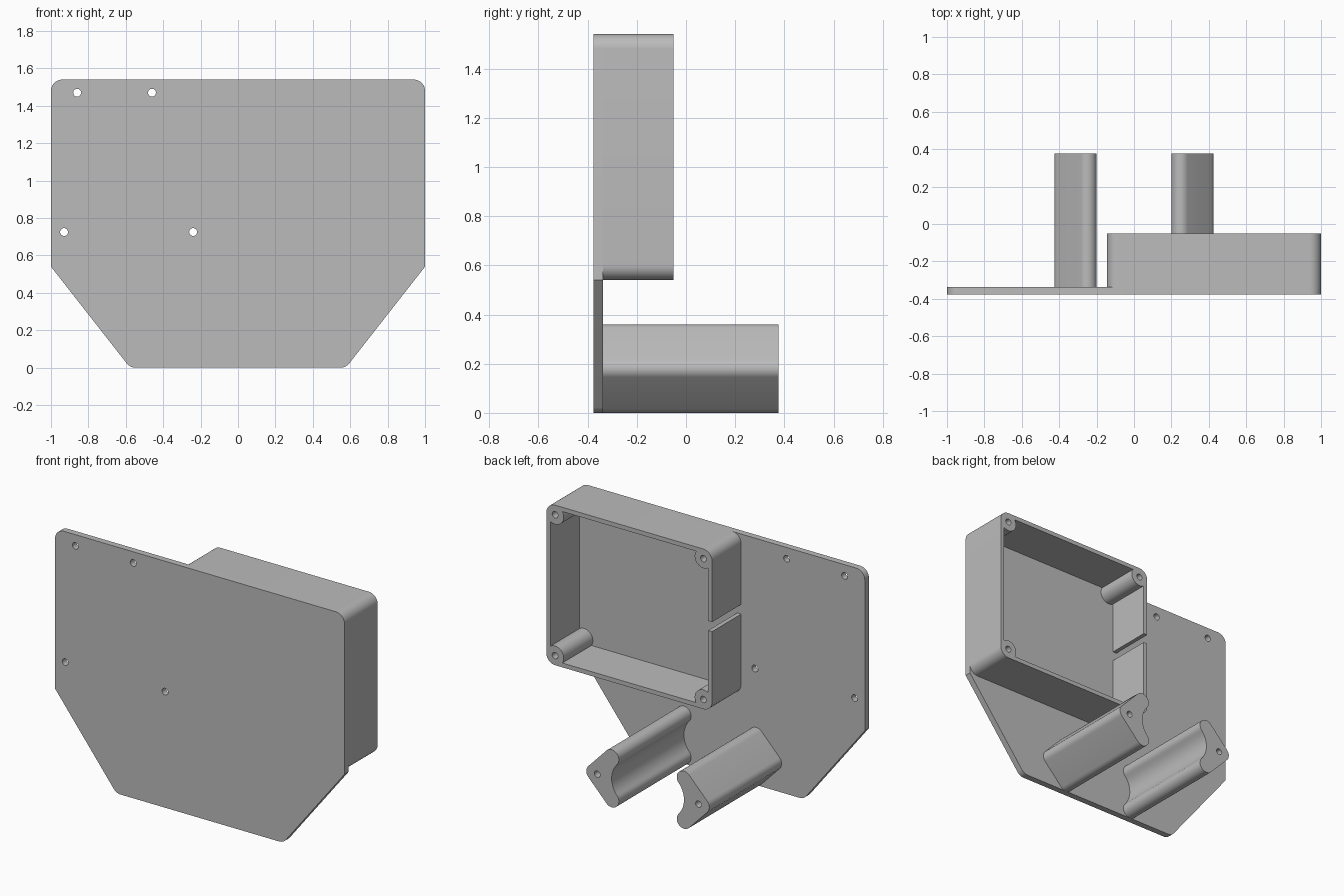
import bpy, bmesh, math
from mathutils import Vector

if "Cube" in bpy.data.objects:
    bpy.data.objects.remove(bpy.data.objects["Cube"])

BACK, FLOOR, RIM, FRONT = 0.377, -0.337, -0.05, -0.377   # depth levels along y

grey = bpy.data.materials.new("plain grey")
grey.diffuse_color = (0.5, 0.5, 0.5, 1)
grey.use_nodes = True
grey.node_tree.nodes["Principled BSDF"].inputs["Base Color"].default_value = grey.diffuse_color


def arc(cx, cz, r, a0, a1, n=12):
    """Points on an arc, angles in degrees."""
    angles = [math.radians(a0 + (a1 - a0) * i / n) for i in range(n + 1)]
    return [(cx + r * math.cos(a), cz + r * math.sin(a)) for a in angles]


def circle(cx, cz, r, n=24):
    return arc(cx, cz, r, 0, 360, n)[:-1]


def fillet(points):
    """Round the corners of a polygon given as (x, z, radius)."""
    out = []
    for i, (x, z, r) in enumerate(points):
        p = Vector((x, z))
        if r == 0:
            out.append((x, z))
            continue
        a = (Vector(points[i - 1][:2]) - p).normalized()
        b = (Vector(points[(i + 1) % len(points)][:2]) - p).normalized()
        half = a.angle(b) / 2
        c = p + (a + b).normalized() * (r / math.sin(half))
        start = p + a * (r / math.tan(half)) - c
        end = p + b * (r / math.tan(half)) - c
        a0 = math.degrees(math.atan2(start.y, start.x))
        turn = math.degrees(math.atan2(start.x * end.y - start.y * end.x, start.dot(end)))
        out += arc(c.x, c.y, r, a0, a0 + turn, 10)
    return out


def extrude(name, loops, y0, y1):
    """Fill an x-z outline (later loops are holes) and extrude it from y0 to y1."""
    cu = bpy.data.curves.new(name, 'CURVE')
    cu.dimensions, cu.fill_mode = '2D', 'BOTH'
    cu.extrude = (y1 - y0) / 2
    for loop in loops:
        s = cu.splines.new('POLY')
        s.points.add(len(loop) - 1)
        for pt, (x, z) in zip(s.points, loop):
            pt.co = (x, z, 0, 1)
        s.use_cyclic_u = True
    ob = bpy.data.objects.new(name, cu)
    bpy.context.collection.objects.link(ob)
    ob.rotation_euler.x = math.pi / 2
    ob.location.y = (y0 + y1) / 2
    bpy.ops.object.select_all(action='DESELECT')
    ob.select_set(True)
    bpy.context.view_layer.objects.active = ob
    bpy.ops.object.convert(target='MESH')
    ob = bpy.context.object
    bm = bmesh.new()
    bm.from_mesh(ob.data)
    bmesh.ops.remove_doubles(bm, verts=bm.verts, dist=1e-5)
    bmesh.ops.recalc_face_normals(bm, faces=bm.faces)
    bm.to_mesh(ob.data)
    bm.free()
    ob.data.materials.clear()
    ob.data.materials.append(grey)
    bpy.ops.object.shade_smooth_by_angle(angle=math.radians(30))
    return ob


# Mounting plate with four through holes
TOP, SIDE, LOW = 1.54, 1.0, 0.54
plate = fillet([(-0.577, 0, 0.06), (0.577, 0, 0.06), (SIDE, LOW, 0),
                (SIDE, TOP, 0.06), (-SIDE, TOP, 0.06), (-SIDE, LOW, 0)])
holes = [(-0.86, 1.47), (-0.46, 1.47), (-0.93, 0.725), (-0.24, 0.725)]
extrude("mounting_plate", [plate] + [circle(x, z, 0.021) for x, z in holes], FRONT, FLOOR)

# Open box: walls and corner screw bosses as one outline, broken by a slot on the left
L, R, WALL, BOSS = -0.145, 1.0, 0.027, 0.06
SLOT_LOW, SLOT_HIGH = 1.04, 1.10
corners = [(L + BOSS, LOW + BOSS, 180), (R - BOSS, LOW + BOSS, 270),
           (R - BOSS, TOP - BOSS, 0), (L + BOSS, TOP - BOSS, 90)]
bulge = math.degrees(math.acos((BOSS - WALL) / BOSS))
outline = [(L, SLOT_LOW)]
for x, z, a in corners:
    outline += arc(x, z, BOSS, a, a + 90)
outline += [(L, SLOT_HIGH), (L + WALL, SLOT_HIGH)]
for x, z, a in reversed(corners):
    outline += arc(x, z, BOSS, a + 90 + bulge, a + 360 - bulge, 18)[::1 if a < 0 else -1][::-1]
outline.append((L + WALL, SLOT_LOW))
extrude("box_walls", [outline] + [circle(x, z, 0.02) for x, z, _ in corners], FLOOR, RIM)

# Two legs: rounded wedge with a scooped inner side, and a screw hole
r, hx, lo, hi, tip = 0.05, 0.25, 0.05, 0.31, 0.375
mid = (lo + hi) / 2
reach = 0.144                                    # scoop radius
scoop = math.degrees(math.asin((hi - mid) / (reach + r)))
slant = math.degrees(math.atan2(tip - hx, hi - mid))
leg = arc(tip, mid, r, -slant, slant)
leg += arc(hx, hi, r, slant, 180 + scoop, 16)
leg += arc(hx - reach, mid, reach, scoop, -scoop, 16)[1:-1]
leg += arc(hx, lo, r, 180 - scoop, 360 - slant, 16)
for side, sign in (("right", 1), ("left", -1)):
    loops = [[(sign * x, z) for x, z in loop] for loop in (leg, circle(0.35, mid, 0.02))]
    extrude(side + "_leg", loops, FLOOR, BACK)
